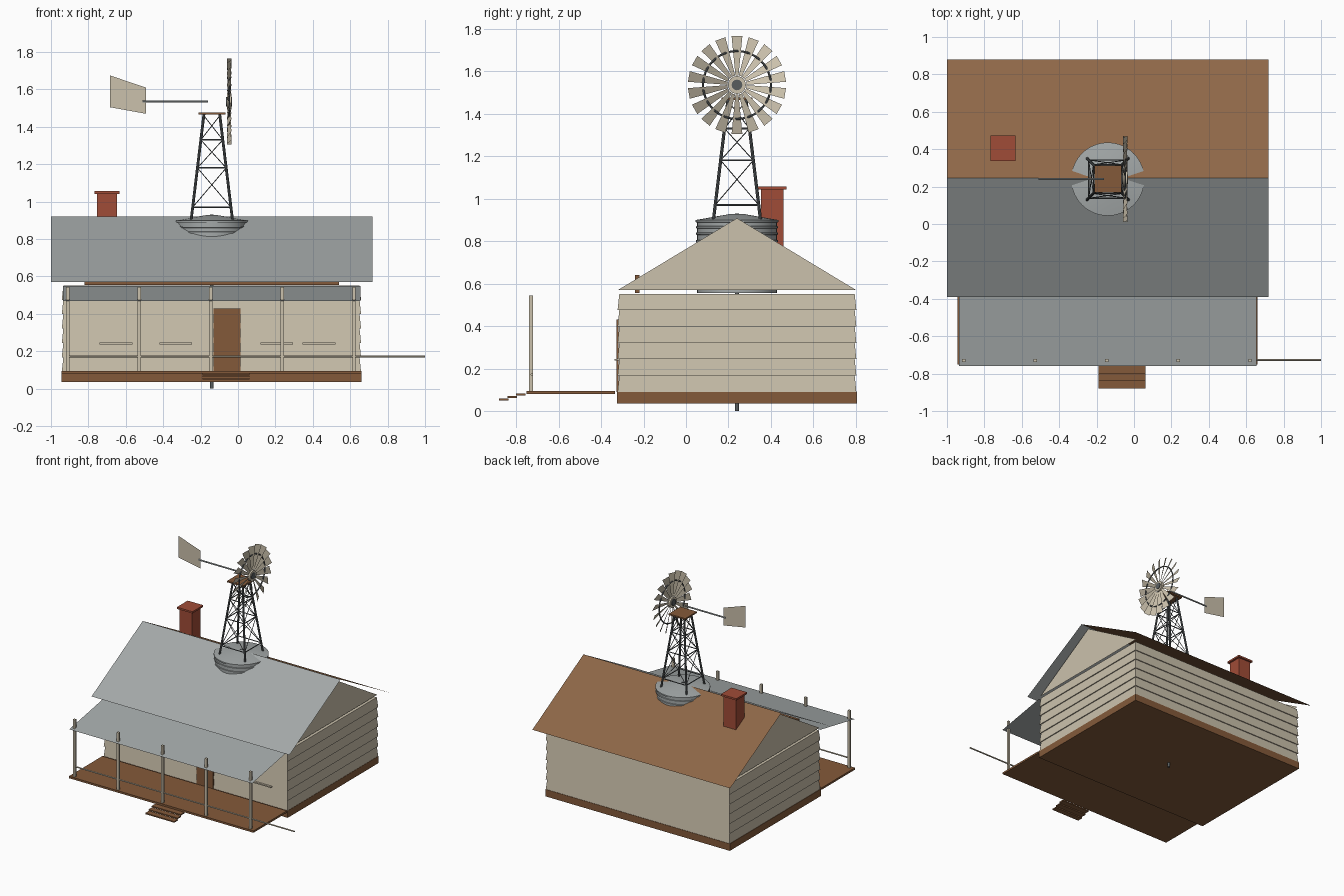
import bpy, bmesh, math
from mathutils import Vector

if "Cube" in bpy.data.objects:
    bpy.data.objects.remove(bpy.data.objects["Cube"])


def material(name, r, g, b):
    lin = [((c / 255 + 0.055) / 1.055) ** 2.4 for c in (r, g, b)]
    m = bpy.data.materials.new(name)
    m.diffuse_color = (*lin, 1)
    m.use_nodes = True
    m.node_tree.nodes["Principled BSDF"].inputs["Base Color"].default_value = m.diffuse_color
    return m


CREAM = material("cream_paint", 203, 193, 172)
TIN = material("grey_tin", 164, 169, 169)
RUST = material("brown_roofing", 142, 103, 71)
WOOD = material("brown_wood", 132, 90, 58)
BRICK = material("red_brick", 160, 76, 55)
STEEL = material("dark_steel", 88, 93, 95)


def make(name, bm, mat, smooth=False):
    mesh = bpy.data.meshes.new(name)
    bm.to_mesh(mesh)
    bm.free()
    mesh.materials.append(mat)
    ob = bpy.data.objects.new(name, mesh)
    bpy.context.collection.objects.link(ob)
    if smooth:
        bpy.ops.object.select_all(action='DESELECT')
        bpy.context.view_layer.objects.active = ob
        ob.select_set(True)
        bpy.ops.object.shade_smooth_by_angle(angle=math.radians(35))
    return ob


def add_box(bm, x0, x1, y0, y1, z0, z1):
    vs = bmesh.ops.create_cube(bm, size=1)["verts"]
    for v in vs:
        v.co = ((x0 + x1) / 2 + v.co.x * (x1 - x0),
                (y0 + y1) / 2 + v.co.y * (y1 - y0),
                (z0 + z1) / 2 + v.co.z * (z1 - z0))


def boxes(name, mat, *dims):
    bm = bmesh.new()
    for d in dims:
        add_box(bm, *d)
    return make(name, bm, mat)


def add_bar(bm, a, b, r, sides=6):
    a, b = Vector(a), Vector(b)
    d = b - a
    vs = bmesh.ops.create_cone(bm, cap_ends=True, segments=sides, radius1=r,
                               radius2=r, depth=d.length)["verts"]
    q = d.to_track_quat('Z', 'Y')
    for v in vs:
        v.co = q @ v.co + (a + b) / 2


def bars(name, mat, r, pairs, sides=6):
    bm = bmesh.new()
    for a, b in pairs:
        add_bar(bm, a, b, r, sides)
    return make(name, bm, mat, sides > 8)


def sheet(name, mat, *polys):
    bm = bmesh.new()
    for p in polys:
        bm.faces.new([bm.verts.new(c) for c in p])
    return make(name, bm, mat)


def loft(name, mat, rings, smooth=False):
    """Skin a stack of closed rings and cap both ends."""
    bm = bmesh.new()
    loops = [[bm.verts.new(c) for c in ring] for ring in rings]
    n = len(loops[0])
    for lo, hi in zip(loops, loops[1:]):
        for i in range(n):
            bm.faces.new((lo[i], lo[(i + 1) % n], hi[(i + 1) % n], hi[i]))
    bm.faces.new(loops[0][::-1])
    bm.faces.new(loops[-1])
    return make(name, bm, mat, smooth)


# House: foundation and overlapping clapboard walls
boxes("foundation", WOOD, (-0.945, 0.66, -0.325, 0.805, 0.035, 0.09))
courses, z0, z1 = 6, 0.09, 0.552
rings = []
for i in range(courses):
    for t, o in ((0, 0.0), (1, 0.008)):
        z = z0 + (z1 - z0) * (i + t) / courses
        rings.append([(-0.942 + o, -0.322 + o, z), (0.658 - o, -0.322 + o, z),
                      (0.658 - o, 0.802 - o, z), (-0.942 + o, 0.802 - o, z)])
loft("clapboard_walls", CREAM, rings)

# Gables, one at each end
sheet("gables", CREAM,
      [(0.65, -0.32, 0.57), (0.65, 0.80, 0.57), (0.65, 0.24, 0.908)],
      [(-0.935, 0.80, 0.57), (-0.935, -0.32, 0.57), (-0.935, 0.24, 0.908)])

# Thin roof slopes, ridge along x
sheet("front_roof", TIN, [(-1, -0.39, 0.57), (0.72, -0.39, 0.57),
                          (0.72, 0.245, 0.92), (-1, 0.245, 0.92)])
sheet("back_roof", RUST, [(0.72, 0.88, 0.57), (-1, 0.88, 0.57),
                          (-1, 0.245, 0.92), (0.72, 0.245, 0.92)])
boxes("eave_beam", WOOD, (-0.82, 0.54, -0.24, -0.22, 0.555, 0.64))

# Door and window sills
boxes("door", WOOD, (-0.13, 0.013, -0.327, -0.318, 0.09, 0.43))
boxes("window_sills", CREAM,
      *[(x, x + 0.175, -0.337, -0.31, 0.237, 0.246)
        for x in (-0.74, -0.42, 0.12, 0.345)])

# Porch: deck, steps, roof, posts and rail
boxes("porch_deck", WOOD, (-0.945, 0.66, -0.75, -0.335, 0.08, 0.095))
boxes("porch_steps", WOOD,
      *[(-0.19, 0.062, -0.88 + 0.04 * i, -0.835 + 0.04 * i,
         0.049 + 0.0125 * i, 0.058 + 0.0125 * i) for i in range(3)])
sheet("porch_roof", TIN, [(-0.935, -0.76, 0.47), (0.655, -0.76, 0.47),
                          (0.655, -0.33, 0.55), (-0.935, -0.33, 0.55)])
boxes("porch_posts", CREAM,
      *[(x - 0.009, x + 0.009, -0.739, -0.721, 0.09, 0.545)
        for x in (-0.91, -0.528, -0.145, 0.237, 0.62)])
bars("porch_rail", CREAM, 0.006, [((-0.905, -0.726, 0.172), (1.0, -0.726, 0.172))])

# Chimney with cap
boxes("chimney", BRICK, (-0.755, -0.648, 0.352, 0.458, 0.60, 1.043),
      (-0.768, -0.633, 0.338, 0.472, 1.042, 1.056))

# Water tank through the ridge, banded wall and conical lid
CX, CY = -0.14, 0.24
profile = [(0.188, 0.555)]
for z in (0.62, 0.69, 0.76, 0.80, 0.835, 0.865):
    profile += [(0.188, z - 0.006), (0.193, z - 0.004), (0.193, z + 0.004), (0.188, z + 0.006)]
profile += [(0.188, 0.888), (0.196, 0.889), (0.196, 0.899), (0.03, 0.928)]
loft("water_tank", TIN,
     [[(CX + r * math.cos(k * math.tau / 40), CY + r * math.sin(k * math.tau / 40), z)
       for k in range(40)] for r, z in profile], True)
bars("well_pipe", STEEL, 0.01, [((CX, CY, 0), (CX, CY, 0.93))], 12)

# Windmill tower: four tapered legs, girts and cross braces
ZB, ZT = 0.89, 1.468
CORNERS = [(-1, -1), (1, -1), (1, 1), (-1, 1)]


def leg(k, z):
    h = 0.112 + (0.042 - 0.112) * (z - ZB) / (ZT - ZB)
    sx, sy = CORNERS[k % 4]
    return (CX + sx * h, CY + sy * h, z)


bars("tower_legs", STEEL, 0.0075, [(leg(k, ZB), leg(k, ZT)) for k in range(4)], 8)
levels = [0.97, 1.18, 1.33, 1.46]
girts, braces = [], []
for k in range(4):
    girts += [(leg(k, z), leg(k + 1, z)) for z in levels[:3]]
    for lo, hi in zip(levels, levels[1:]):
        braces += [(leg(k, lo), leg(k + 1, hi)), (leg(k + 1, lo), leg(k, hi))]
bars("tower_girts", STEEL, 0.004, girts)
bars("tower_braces", STEEL, 0.0025, braces, 5)
boxes("tower_platform", WOOD, (-0.212, -0.068, 0.168, 0.312, 1.465, 1.476))

# Wind wheel turning about x: 18 pitched blades, ring and hub
WX, WZ = -0.047, 1.535
centre = Vector((WX, CY, WZ))
pitch = math.radians(25)
blades = []
for k in range(18):
    a = k * math.tau / 18
    radial = Vector((0, math.sin(a), math.cos(a)))
    across = Vector((math.sin(pitch), math.cos(a) * math.cos(pitch),
                     -math.sin(a) * math.cos(pitch)))
    blades.append([centre + radial * r + across * w for r, w in
                   ((0.045, -0.008), (0.045, 0.008), (0.23, 0.028), (0.23, -0.028))])
sheet("wheel_blades", CREAM, *blades)


def on_ring(k):
    a = k * math.tau / 36
    return centre + Vector((0, math.sin(a), math.cos(a))) * 0.16


bars("wheel_ring", STEEL, 0.005, [(on_ring(k), on_ring(k + 1)) for k in range(36)])
bars("wheel_hub", CREAM, 0.042, [((WX - 0.011, CY, WZ), (WX + 0.011, CY, WZ))], 24)
bars("wheel_axle", STEEL, 0.025, [((WX - 0.018, CY, WZ), (WX + 0.015, CY, WZ))], 24)

# Tail boom and vane
bars("tail_boom", TIN, 0.006, [((-0.51, CY, WZ), (-0.16, CY, WZ))], 8)
sheet("tail_vane", CREAM, [(-0.685, CY, 1.505), (-0.493, CY, 1.47),
                           (-0.493, CY, 1.61), (-0.685, CY, 1.675)])
